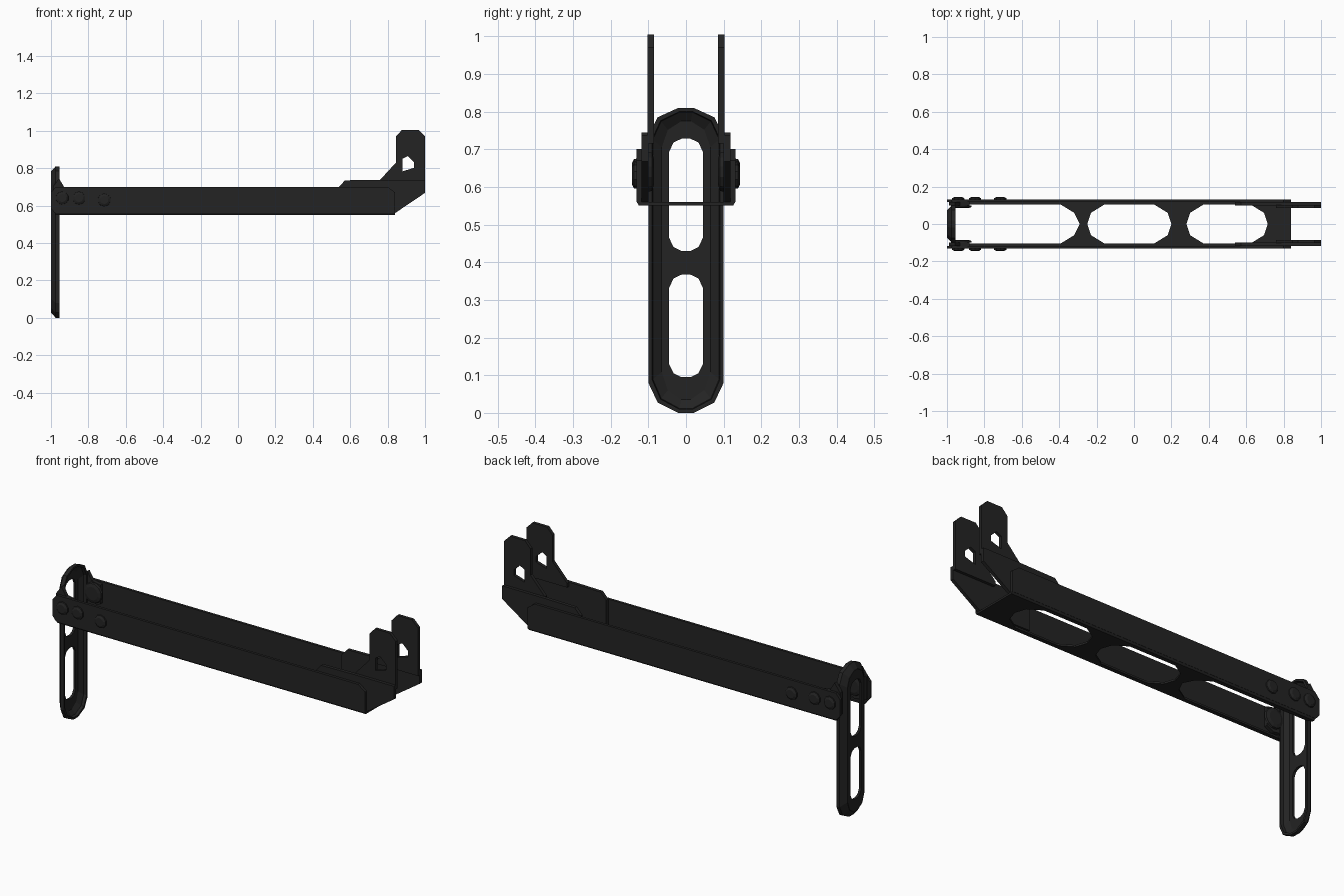
import bpy, bmesh, math
from mathutils import Vector

if "Cube" in bpy.data.objects:
    bpy.data.objects.remove(bpy.data.objects["Cube"])

mat = bpy.data.materials.new("dark_steel")
mat.diffuse_color = (0.017, 0.017, 0.017, 1)
mat.use_nodes = True
mat.node_tree.nodes["Principled BSDF"].inputs["Base Color"].default_value = mat.diffuse_color


def finish(bm, name):
    bmesh.ops.recalc_face_normals(bm, faces=bm.faces)
    me = bpy.data.meshes.new(name)
    bm.to_mesh(me)
    bm.free()
    me.materials.append(mat)
    ob = bpy.data.objects.new(name, me)
    bpy.context.collection.objects.link(ob)
    return ob


def plate(name, outline, holes, to3d, a, b):
    """Flat sheet with holes, extruded between depths a and b."""
    bm = bmesh.new()
    edges = []
    for loop in [outline] + holes:
        vs = [bm.verts.new(to3d(p[0], p[1], a)) for p in loop]
        edges += [bm.edges.new((vs[i], vs[i - 1])) for i in range(len(vs))]
    bmesh.ops.triangle_fill(bm, edges=edges, use_beauty=True)
    ext = bmesh.ops.extrude_face_region(bm, geom=bm.faces[:], use_keep_orig=True)
    shift = Vector(to3d(0, 0, b)) - Vector(to3d(0, 0, a))
    bmesh.ops.translate(bm, vec=shift, verts=[g for g in ext["geom"] if isinstance(g, bmesh.types.BMVert)])
    return finish(bm, name)


def rings(name, loops, wrap=False):
    """Skin over matching loops; ends capped unless wrapped."""
    bm = bmesh.new()
    rs = [[bm.verts.new(p) for p in l] for l in loops]
    n = len(rs[0])
    for k in range(len(rs) if wrap else len(rs) - 1):
        r, q = rs[k], rs[(k + 1) % len(rs)]
        for i in range(n):
            bm.faces.new((r[i - 1], r[i], q[i], q[i - 1]))
    if not wrap:
        bm.faces.new(rs[0])
        bm.faces.new(rs[-1])
    return finish(bm, name)


def XZ(u, v, d): return (u, d, v)
def XY(u, v, d): return (u, v, d)
def YZ(u, v, d): return (d, u, v)


def mirror(half):
    """Complete a symmetric outline (first coordinate mirrored)."""
    return half + [(-u, v) for u, v in reversed(half)]


def disc(name, x, z, steps, n):
    rings(name, [[(x + r * math.cos(2 * math.pi * (i + .5) / n), y,
                   z + r * math.sin(2 * math.pi * (i + .5) / n)) for i in range(n)]
                 for y, r in steps])


# Channel floor: two closed slots plus one open at the leg end
def slot(x0, x1):
    top = [(x0, 0), (x0 + .02, .06), (x0 + .09, .103), (x1 - .09, .103), (x1 - .02, .06), (x1, 0)]
    return top + [(x, -y) for x, y in reversed(top[1:-1])]


up = [(-.32, .06), (-.39, .103), (-.955, .103), (-.955, .125), (.84, .125)]
floor = [(-.29, 0)] + up + [(x, -y) for x, y in reversed(up)]
plate("channel_floor", floor, [slot(-.25, .20), slot(.28, .715)], XY, .55, .56)

# Upright slotted leg, a shallow tray open towards the channel
outline = mirror([(.02, .0), (.075, .027), (.1, .08), (.1, .735), (.075, .785), (.02, .81)])


def inset(d, x):
    return [(x, y * (.1 - d) / .1, .405 + (z - .405) * (.405 - d) / .405) for y, z in outline]


rings("leg_rim", [inset(.028, -1), inset(0, -.975), inset(0, -.955), inset(.01, -.955),
                  inset(.012, -.97), inset(.037, -.988)], wrap=True)


def leg_slot(z0, z1):
    return mirror([(.012, z0), (.033, z0 + .01), (.045, z0 + .035),
                   (.045, z1 - .035), (.033, z1 - .01), (.012, z1)])


plate("leg_face", [(p[1], p[2]) for p in inset(.03, 0)],
      [leg_slot(.095, .367), leg_slot(.43, .728)], YZ, -1, -.987)

for s, side in ((-1, "front"), (1, "back")):
    # Channel side wall with a chamfered lower edge
    wall = [(-.98, .56), (-1, .585), (-1, .67), (-.975, .70), (.80, .70), (.84, .67), (.84, .56)]
    plate("channel_wall_" + side, wall, [], XZ, s * .118, s * .132)
    rings("channel_chamfer_" + side,
          [[(x, s * y, z) for y, z in ((.118, .562), (.132, .562), (.125, .55), (.112, .55))]
           for x in (-.975, .84)])

    # Hinge ear of the leg and its inner washer
    ear = [(-.99, .58), (-.99, .70), (-.957, .745), (-.93, .70), (-.88, .69), (-.88, .59), (-.92, .57)]
    plate("leg_ear_" + side, ear, [], XZ, s * .099, s * .118)
    disc("hinge_washer_" + side, -.92, .64, [(s * .10, .055), (s * .09, .052), (s * .085, .035)], 12)

    # Three bolts
    for i, (x, z) in enumerate(((-.94, .64), (-.85, .64), (-.715, .63))):
        disc(f"bolt_{side}_{i}", x, z, [(s * .13, .035), (s * .138, .034), (s * .144, .022)], 10)

    # End bracket: lower plate lying in the channel, stepped-in upper tab
    base = [(.54, .565), (.54, .70), (.572, .735), (.76, .738), (1, .738), (1, .668), (.84, .56)]
    plate("bracket_base_" + side, base, [], XZ, s * .1, s * .118)
    tab = [(.76, .715), (.76, .738), (.845, .83), (.845, .97), (.877, 1.005), (.965, 1.005),
           (1, .97), (1, .715)]
    hole = [(.88, .783), (.88, .85), (.908, .865), (.942, .832), (.942, .802)]
    plate("bracket_tab_" + side, tab, [hole], XZ, s * .085, s * .102)
